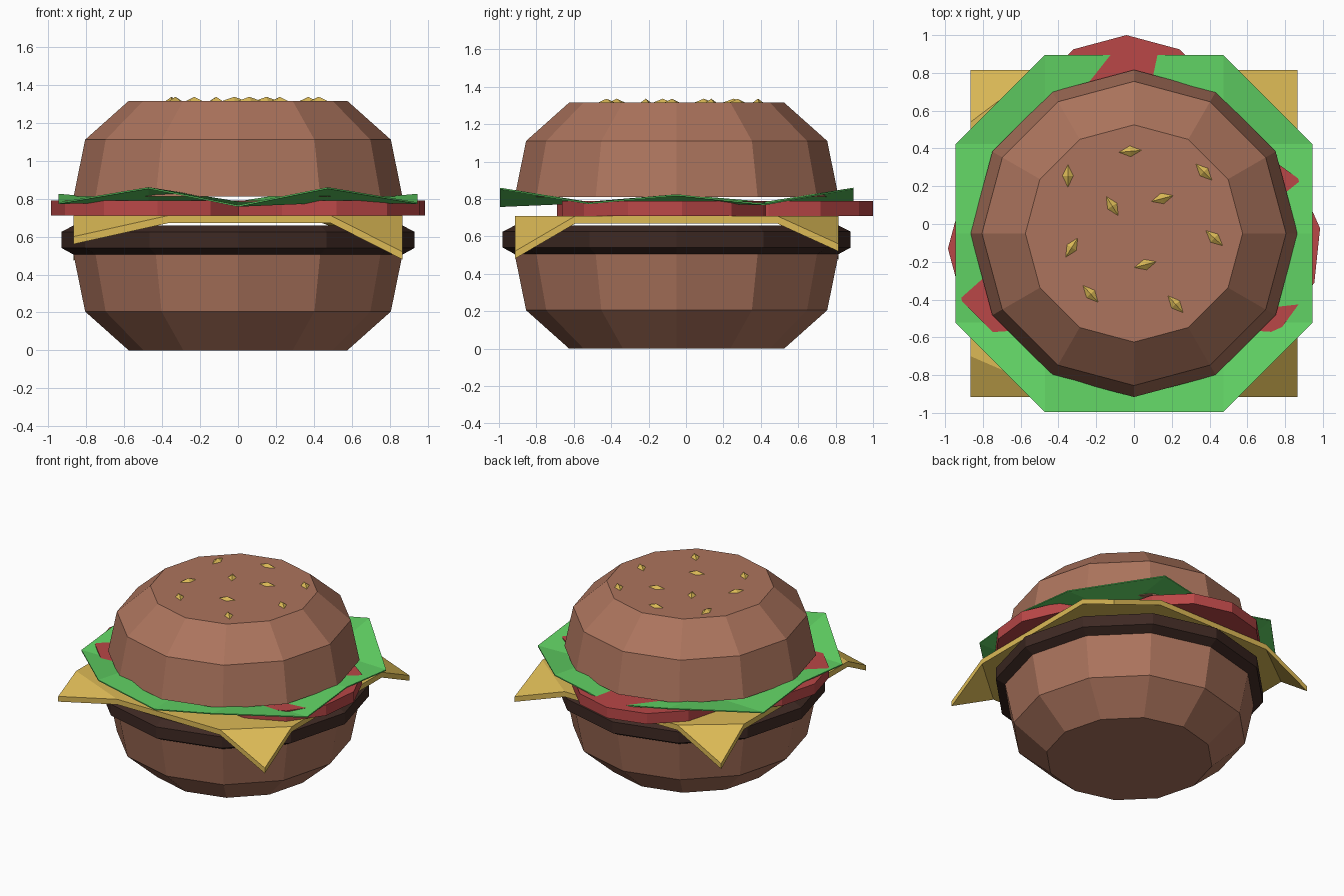
import bpy, bmesh, math
from mathutils import Matrix, Vector

if "Cube" in bpy.data.objects:
    bpy.data.objects.remove(bpy.data.objects["Cube"])

CY = -0.05  # stack axis offset


def material(name, rgb):
    lin = [((c / 255 + 0.055) / 1.055) ** 2.4 for c in rgb]
    m = bpy.data.materials.new(name)
    m.diffuse_color = (*lin, 1)
    m.use_nodes = True
    m.node_tree.nodes["Principled BSDF"].inputs["Base Color"].default_value = m.diffuse_color
    return m


BUN = material("bun_brown", (172, 116, 93))
MEAT = material("patty_dark_brown", (62, 41, 35))
CHEESE = material("cheese_yellow", (220, 186, 86))
RED = material("tomato_red", (186, 71, 71))
GREEN = material("lettuce_green", (99, 214, 102))


def finish(bm, name, mat):
    bmesh.ops.recalc_face_normals(bm, faces=bm.faces)
    me = bpy.data.meshes.new(name)
    bm.to_mesh(me)
    bm.free()
    me.materials.append(mat)
    ob = bpy.data.objects.new(name, me)
    bpy.context.collection.objects.link(ob)
    return ob


def lathe(name, mat, profile, centre, turn=0, n=12):
    """Closed faceted solid from (radius, z) rings."""
    bm = bmesh.new()
    rings = []
    for r, z in profile:
        rings.append([bm.verts.new((centre[0] + r * math.cos(turn + math.tau * i / n),
                                    centre[1] + r * math.sin(turn + math.tau * i / n), z))
                      for i in range(n)])
    for a, b in zip(rings, rings[1:]):
        for i in range(n):
            j = (i + 1) % n
            bm.faces.new((a[i], a[j], b[j], b[i]))
    bm.faces.new(rings[0])
    bm.faces.new(rings[-1])
    return finish(bm, name, mat)


def thicken(bm, depth):
    """Extrude a sheet straight down, keeping its top."""
    top = bm.faces[:]
    low = bmesh.ops.extrude_face_region(bm, geom=top, use_keep_orig=True)
    verts = [v for v in low["geom"] if isinstance(v, bmesh.types.BMVert)]
    bmesh.ops.translate(bm, verts=verts, vec=(0, 0, -depth))


# Buns and patty
bun = [(0.575, 0), (0.805, 0.205), (0.866, 0.505)]
lathe("bottom_bun", BUN, bun, (0, CY))
lathe("top_bun", BUN, [(r, 1.315 - z) for r, z in reversed(bun)], (0, CY))
lathe("patty", MEAT, [(0.866, 0.505), (0.93, 0.54), (0.93, 0.625), (0.866, 0.658)], (0, CY))

# Tomato slices
for i, (x, y, turn) in enumerate([(-0.425, -0.13, 0), (0.432, -0.11, 9), (-0.04, 0.44, 0)]):
    lathe(f"tomato_slice_{i + 1}", RED, [(0.56, 0.71), (0.56, 0.79)], (x, y), math.radians(turn))

# Cheese slice: flat octagon with drooping corner triangles
H, Z = 0.865, 0.71
bm = bmesh.new()
outline = []
# corner signs, fold length along x, fold length along y, corner height
corners = [(1, -1, 0.375, 0.325, 0.52), (1, 1, 0.42, 0.33, 0.56),
           (-1, 1, 0.365, 0.275, 0.515), (-1, -1, 0.495, 0.215, 0.60)]
for sx, sy, fx, fy, z in corners:
    on_x = bm.verts.new((sx * (H - fx), CY + sy * H, Z))
    on_y = bm.verts.new((sx * H, CY + sy * (H - fy), Z))
    tip = bm.verts.new((sx * H, CY + sy * H, z))
    pair = [on_x, on_y] if sx * sy < 0 else [on_y, on_x]
    bm.faces.new((pair[0], tip, pair[1]))
    outline += pair
bm.faces.new(outline)
thicken(bm, 0.04)
finish(bm, "cheese_slice", CHEESE)

# Lettuce leaf: 5 x 5 wavy grid with the corners cut off
S = 0.4725
bm = bmesh.new()
side = {-1: 0.78, 0: 0.825, 1: 0.775}
grid = {}
for i in range(-2, 3):
    for j in range(-2, 3):
        if abs(i) == 2 and abs(j) == 2:
            continue
        z = 0.785
        if abs(j) == 2:
            z = 0.765 if i == 0 else 0.86
        elif abs(i) == 2:
            z = side[j]
        grid[i, j] = bm.verts.new((i * S, CY + j * S, z))
for i in range(-2, 2):
    for j in range(-2, 2):
        cell = [(i, j), (i + 1, j), (i + 1, j + 1), (i, j + 1)]
        bm.faces.new([grid[c] for c in cell if c in grid])
thicken(bm, 0.008)
finish(bm, "lettuce_leaf", GREEN)

# Sesame seeds: small flattened diamonds (x, y, angle)
seeds = [(-0.02, 0.385, 5), (-0.35, 0.255, 90), (0.37, 0.275, -45), (0.15, 0.135, 15),
         (-0.115, 0.095, -58), (0.425, -0.075, -42), (-0.33, -0.125, 58),
         (0.06, -0.215, 15), (-0.23, -0.37, -48), (0.22, -0.425, -48)]
bm = bmesh.new()
for x, y, a in seeds:
    m = (Matrix.Translation((x, y, 1.315)) @ Matrix.Rotation(math.radians(a), 4, "Z")
         @ Matrix.Diagonal((0.06, 0.029, 0.021, 1)))
    ring = [bm.verts.new(m @ Vector(p)) for p in ((1, 0, 0), (0, 1, 0), (-1, 0, 0), (0, -1, 0))]
    for h in (1, -1):
        tip = bm.verts.new(m @ Vector((0, 0, h)))
        for k in range(4):
            bm.faces.new((ring[k], ring[(k + 1) % 4], tip))
finish(bm, "sesame_seeds", CHEESE)
